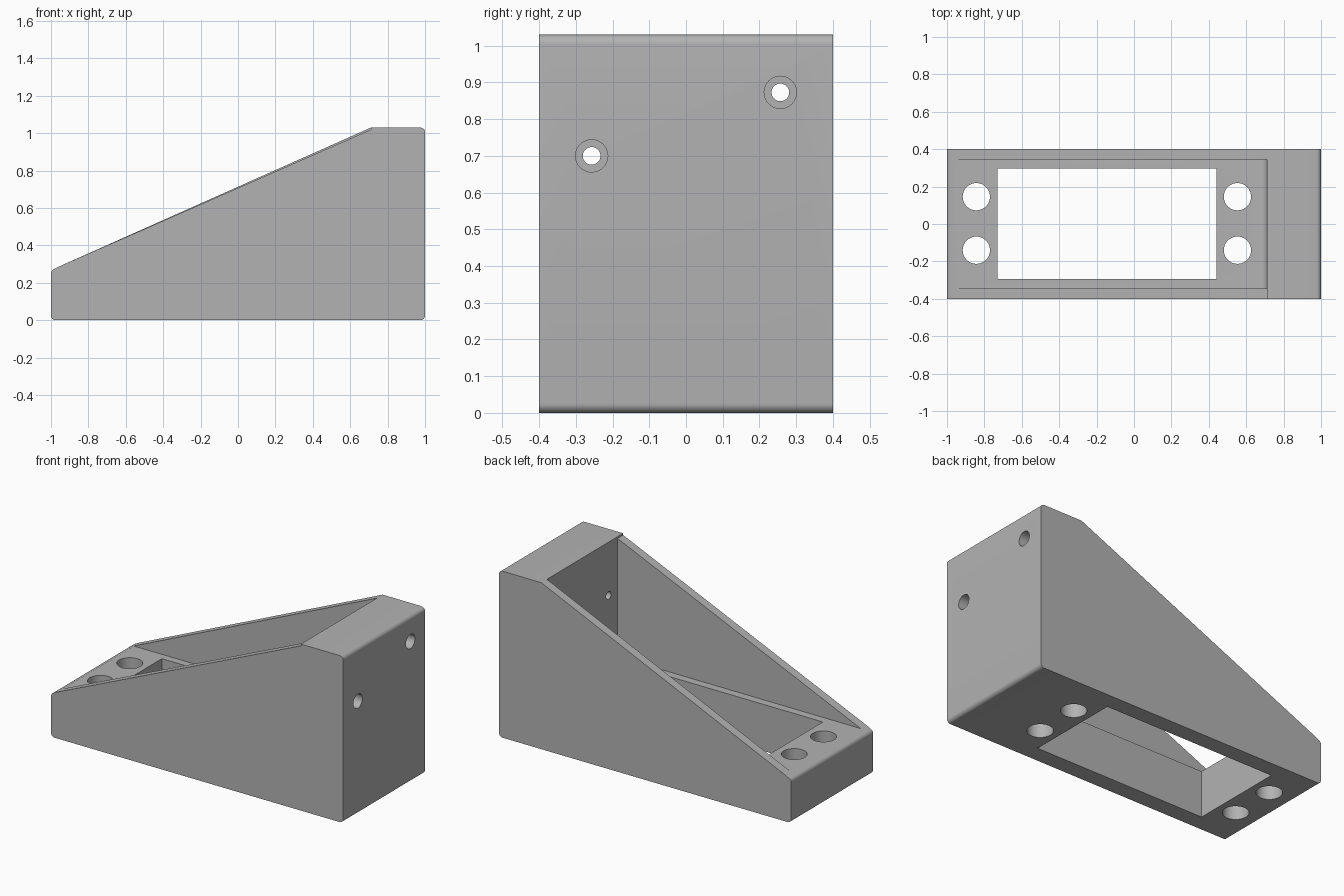
import bpy, bmesh, math
from mathutils import Matrix, Vector

cube = bpy.data.objects.get("Cube")
if cube:
    bpy.data.objects.remove(cube, do_unlink=True)

grey = bpy.data.materials.new("plain grey")
grey.use_nodes = True
colour = (0.45, 0.45, 0.45, 1)
grey.diffuse_color = colour
grey.node_tree.nodes["Principled BSDF"].inputs["Base Color"].default_value = colour

HALF = 0.4        # half width of the body
INNER = 0.345     # inner face of the side walls
FLOOR = 0.288     # top of the thick base
BLOCK = 0.71      # start of the solid upright block
TOP = 1.03


def arc(cx, cz, r, start, end, steps=8):
    """Points along an arc in the XZ plane, angles in degrees."""
    angles = [math.radians(start + (end - start) * i / steps) for i in range(steps + 1)]
    return [(cx + r * math.cos(a), cz + r * math.sin(a)) for a in angles]


def finish(bm, name):
    bmesh.ops.recalc_face_normals(bm, faces=bm.faces)
    mesh = bpy.data.meshes.new(name)
    bm.to_mesh(mesh)
    bm.free()
    mesh.materials.append(grey)
    obj = bpy.data.objects.new(name, mesh)
    bpy.context.collection.objects.link(obj)
    return obj


def prism(name, profile, y0, y1):
    """Extrude an XZ profile along y."""
    bm = bmesh.new()
    face = bm.faces.new([bm.verts.new((x, y0, z)) for x, z in profile])
    grown = bmesh.ops.extrude_face_region(bm, geom=[face])["geom"]
    verts = [v for v in grown if isinstance(v, bmesh.types.BMVert)]
    bmesh.ops.translate(bm, verts=verts, vec=(0, y1 - y0, 0))
    return finish(bm, name)


def rod(name, centre, radius, length, axis):
    bm = bmesh.new()
    turn = Matrix.Rotation(math.pi / 2, 4, 'Y') if axis == 'X' else Matrix()
    bmesh.ops.create_cone(bm, cap_ends=True, segments=40, radius1=radius,
                          radius2=radius, depth=length,
                          matrix=Matrix.Translation(Vector(centre)) @ turn)
    return finish(bm, name)


# Wedge body with rounded ends
r = 0.025
body = prism("wedge_bracket",
             arc(r - 1, r, r, 180, 270) + arc(1 - r, r, r, -90, 0)
             + arc(1 - r, TOP - r, r, 0, 90)
             + [(BLOCK, TOP), (-0.955, FLOOR)]
             + arc(r - 1, 0.25, r, 114, 180),
             -HALF, HALF)

# Open tray between the walls, with a fillet where the floor meets the block
f = 0.035
cutters = [
    prism("tray_cutter",
          [(-1.1, FLOOR)] + arc(BLOCK - f, FLOOR + f, f, -90, 0)
          + [(BLOCK, 1.2), (-1.1, 1.2)], -INNER, INNER),
    # Front wall sits slightly lower than the block top
    prism("front_wall_cutter",
          [(-0.955, FLOOR), (BLOCK, TOP - 0.011), (BLOCK, 1.2), (-0.955, 1.2)],
          -0.5, -INNER + 0.01),
    # Rectangular window through the base
    prism("window_cutter", [(-0.73, -0.1), (0.44, -0.1), (0.44, 0.5), (-0.73, 0.5)],
          -0.295, 0.298),
]

# Four bolt holes through the base
for x in (-0.843, 0.553):
    for y in (-0.14, 0.146):
        cutters.append(rod("bolt_hole_cutter", (x, y, 0.15), 0.073, 0.5, 'Z'))

# Two counterbored screw holes through the block
for y, z in ((-0.257, 0.70), (0.257, 0.873)):
    cutters.append(rod("screw_hole_cutter", (0.85, y, z), 0.024, 0.5, 'X'))
    cutters.append(rod("counterbore_cutter", (0.95, y, z), 0.044, 0.3, 'X'))

for cutter in cutters:
    cutter.hide_render = True
    cut = body.modifiers.new(cutter.name, 'BOOLEAN')
    cut.operation = 'DIFFERENCE'
    cut.solver = 'EXACT'
    cut.object = cutter

# Apply the cuts, then drop the cutters
bpy.context.view_layer.objects.active = body
body.select_set(True)
for name in [m.name for m in body.modifiers]:
    bpy.ops.object.modifier_apply(modifier=name)
for cutter in cutters:
    bpy.data.objects.remove(cutter, do_unlink=True)

bpy.ops.object.shade_smooth_by_angle(angle=math.radians(22))
